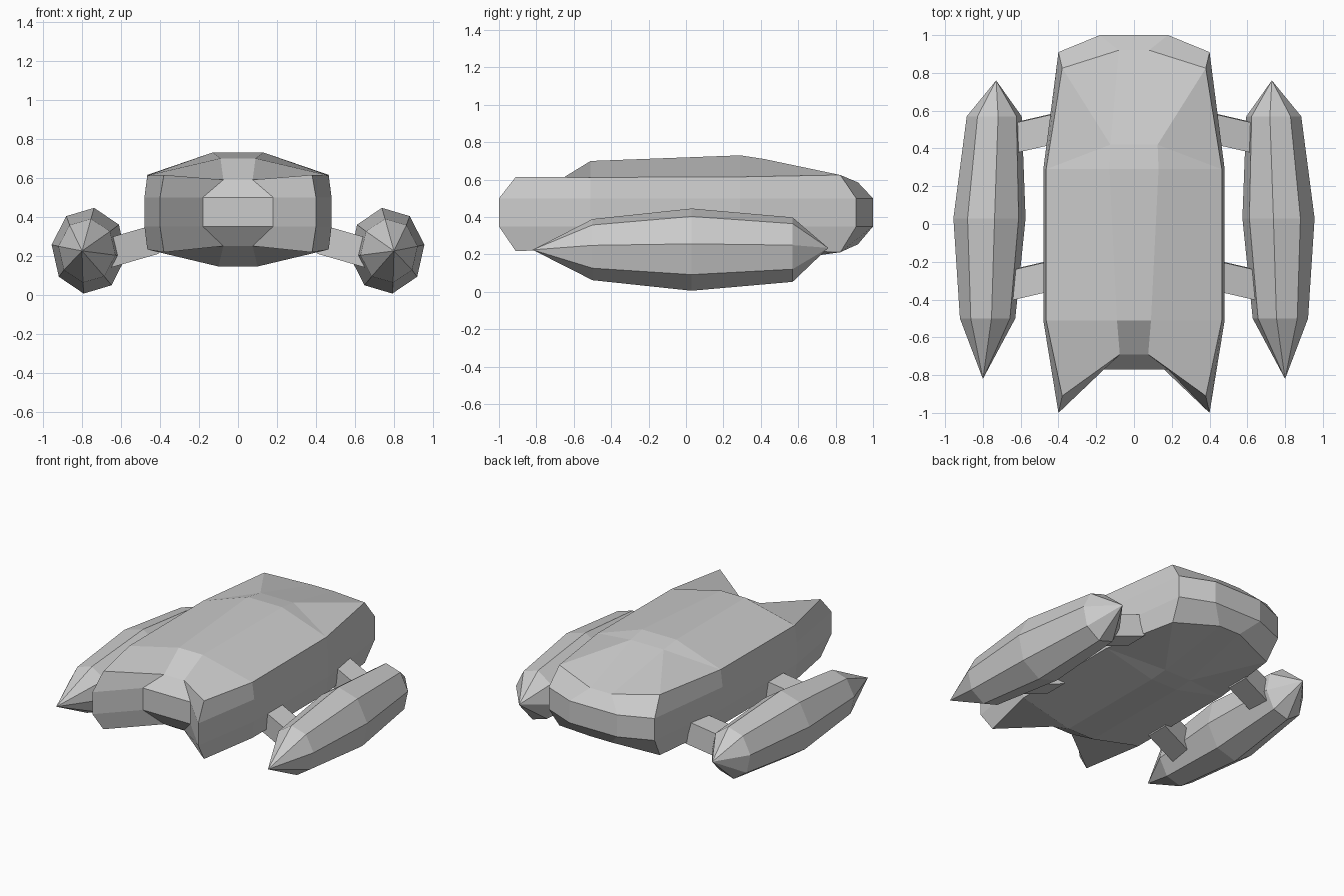
import bpy, bmesh, math

if "Cube" in bpy.data.objects:
    bpy.data.objects.remove(bpy.data.objects["Cube"])

grey = bpy.data.materials.new("hull grey")
grey.diffuse_color = (0.6, 0.6, 0.6, 1)
grey.use_nodes = True
grey.node_tree.nodes["Principled BSDF"].inputs["Base Color"].default_value = grey.diffuse_color


def finish(name, bm):
    bmesh.ops.recalc_face_normals(bm, faces=bm.faces)
    me = bpy.data.meshes.new(name)
    bm.to_mesh(me)
    bm.free()
    me.materials.append(grey)
    ob = bpy.data.objects.new(name, me)
    bpy.context.collection.objects.link(ob)
    return ob


def bridge(bm, a, b):
    n = len(a)
    for i in range(n):
        j = (i + 1) % n
        bm.faces.new((a[i], a[j], b[j], b[i]))


# Main hull: stacked outlines (half given from notch to tail, then mirrored)
bm = bmesh.new()


def outline(xy, zs):
    half = [(x, y, z) for (x, y), z in zip(xy, zs)]
    pts = half + [(-x, y, z) for x, y, z in reversed(half)]
    return [bm.verts.new(p) for p in pts]


belt = [(.18, -.77), (.40, -1), (.48, -.51), (.48, .29), (.40, .91), (.18, 1)]
rim = [(.075, -.69), (.38, -.91), (.465, -.51), (.465, .29), (.38, .825), (.08, .92)]
rings = [outline(rim, (.25, .218, .232, .232, .212, .255)),
         outline(belt, [.35] * 6),
         outline(belt, [.50] * 6),
         outline(rim, (.59, .615, .612, .615, .625, .585))]
for lower, upper in zip(rings, rings[1:]):
    bridge(bm, lower, upper)


def cap(ring, ridge):
    """Close the hull with a faceted roof or belly over a central ridge strip."""
    sides = []
    for s, q in ((1, ring[:6]), (-1, ring[:5:-1])):
        r = [bm.verts.new((s * x, y, z)) for x, y, z in ridge]
        for f in ((q[0], q[1], q[2], r[0]), (q[2], q[3], r[1], r[0]),
                  (q[3], r[2], r[1]), (q[3], q[4], r[2]), (q[4], q[5], r[2])):
            bm.faces.new(f)
        sides.append([q[0]] + r + [q[5]])
    a, b = sides
    for i in range(4):
        bm.faces.new((a[i], a[i + 1], b[i + 1], b[i]))


cap(rings[3], [(.09, -.51, .70), (.13, .29, .73), (.125, .42, .71)])
cap(rings[0], [(.10, -.51, .145), (.10, .29, .145), (.10, .42, .155)])
finish("hull", bm)

# Side pods: eight-sided spindles, slightly toed out at the front
for side, s in (("right", 1), ("left", -1)):
    bm = bmesh.new()
    loops = []
    for y, cx, rx, rz in ((-.50, .775, .148, .165), (.03, .765, .193, .222),
                          (.57, .74, .147, .174)):
        loops.append([bm.verts.new((s * (cx + rx * math.cos(a)), y, .226 + rz * math.sin(a)))
                      for a in (math.radians(8 + 45 * k) for k in range(8))])
    bridge(bm, loops[0], loops[1])
    bridge(bm, loops[1], loops[2])
    for tip, loop in (((s * .80, -.82, .225), loops[0]), ((s * .73, .76, .235), loops[2])):
        t = bm.verts.new(tip)
        for k in range(8):
            bm.faces.new((loop[k], loop[(k + 1) % 8], t))
    finish(side + "_pod", bm)

    # Struts: sloping, slightly swept bars between hull and pod
    for place, y in (("front", -.285), ("rear", .49)):
        bm = bmesh.new()
        ends = []
        for x, dy, z in ((.40, .02, .29), (.66, -.04, .215)):
            ends.append([bm.verts.new((s * (x - .1 * dz), y + dy + d, z + dz))
                         for d, dz in ((-.08, -.08), (.08, -.08), (.08, .08), (-.08, .08))])
        bridge(bm, *ends)
        for e in ends:
            bm.faces.new(e)
        finish(f"{side}_{place}_strut", bm)
